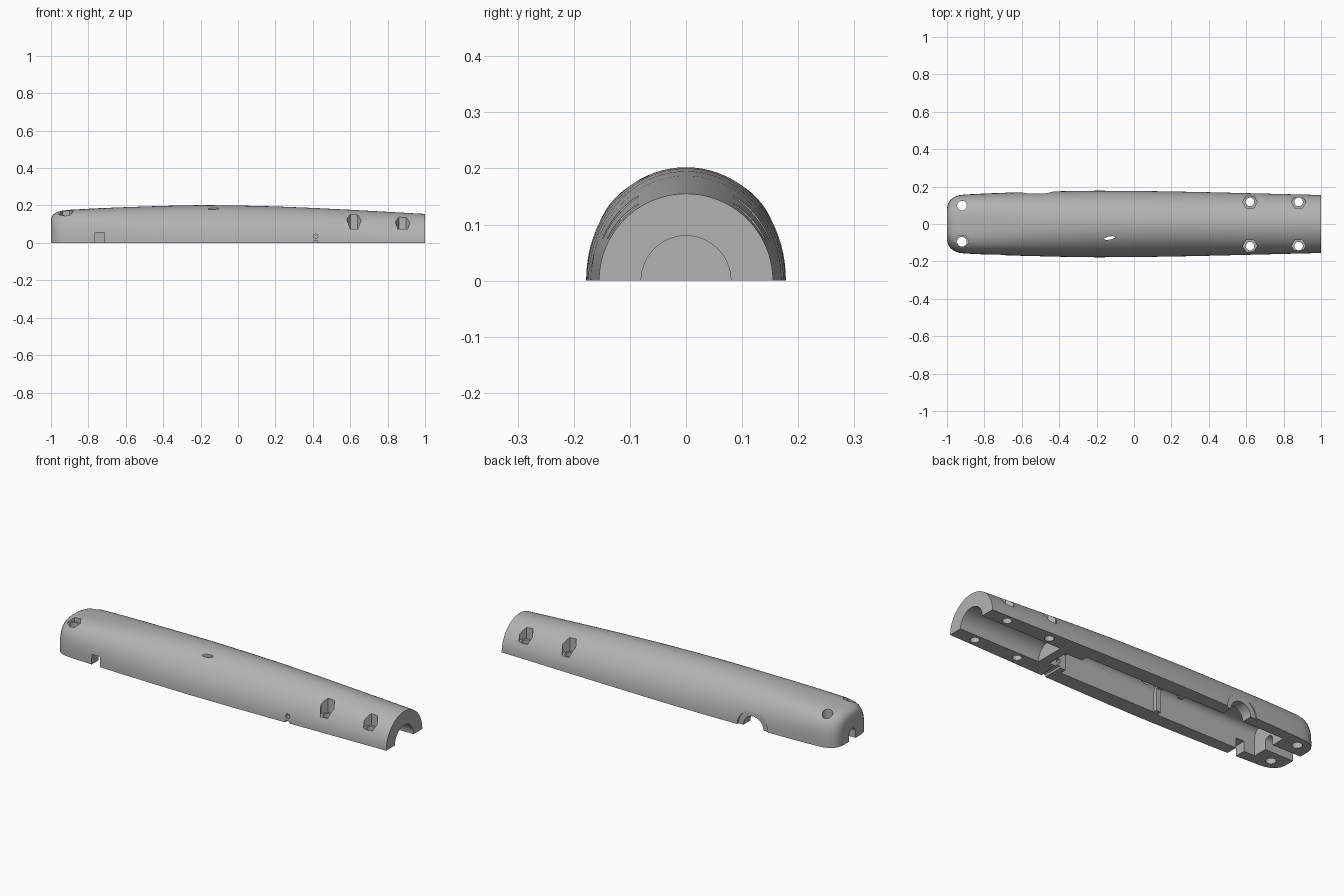
import bpy, bmesh
from math import sin, cos, pi, radians
from mathutils import Matrix, Vector

cube = bpy.data.objects.get("Cube")
if cube:
    bpy.data.objects.remove(cube, do_unlink=True)

grey = bpy.data.materials.new("plain grey")
grey.use_nodes = True
colour = (0.45, 0.45, 0.45, 1)
grey.diffuse_color = colour
grey.node_tree.nodes["Principled BSDF"].inputs["Base Color"].default_value = colour


def make_object(name, bm):
    bmesh.ops.recalc_face_normals(bm, faces=bm.faces)
    mesh = bpy.data.meshes.new(name)
    bm.to_mesh(mesh)
    bm.free()
    mesh.materials.append(grey)
    obj = bpy.data.objects.new(name, mesh)
    bpy.context.collection.objects.link(obj)
    return obj


# Half handle: domed sections lofted along x (x, half width, height, squareness)
stations = [
    (-1.0, .085, .13, 3), (-.993, .112, .147, 3), (-.98, .131, .158, 3),
    (-.96, .145, .167, 3.1), (-.935, .154, .173, 3.2), (-.9, .158, .177, 3.2),
    (-.75, .165, .185, 2.8), (-.6, .17, .191, 2.5), (-.4, .175, .198, 2.2),
    (-.2, .178, .202, 2.05), (0, .177, .2, 2), (.2, .174, .195, 2),
    (.4, .17, .187, 2), (.6, .165, .177, 2), (.8, .16, .166, 2), (1, .155, .155, 2),
]
SEGMENTS = 40
bm = bmesh.new()
rings = []
for x, a, b, n in stations:
    ring = []
    for i in range(SEGMENTS + 1):
        t = pi * i / SEGMENTS
        c, s = cos(t), abs(sin(t)) if 0 < i < SEGMENTS else 0
        y = a * abs(c) ** (2 / n) * (1 if c > 0 else -1)
        ring.append(bm.verts.new((x, y, b * s ** (2 / n))))
    rings.append(ring)
for r, q in zip(rings, rings[1:]):
    for i in range(SEGMENTS + 1):
        j = (i + 1) % (SEGMENTS + 1)
        bm.faces.new((r[i], r[j], q[j], q[i]))
bm.faces.new(rings[0])
bm.faces.new(rings[-1])
body = make_object("handle_half", bm)


def cut(bm):
    """Subtract a solid from the body and discard it."""
    tool = make_object("cutter", bm)
    tool.hide_render = True
    mod = body.modifiers.new("cut", 'BOOLEAN')
    mod.operation = 'DIFFERENCE'
    mod.solver = 'EXACT'
    mod.object = tool
    bpy.context.view_layer.objects.active = body
    bpy.ops.object.modifier_apply(modifier=mod.name)
    bpy.data.objects.remove(tool, do_unlink=True)


def cut_box(x0, x1, y0, y1, top, round_edge=0):
    bm = bmesh.new()
    size = Vector((x1 - x0, y1 - y0, top + .1))
    mid = Vector(((x0 + x1) / 2, (y0 + y1) / 2, (top - .1) / 2))
    bmesh.ops.create_cube(bm, size=1, matrix=Matrix.Translation(mid) @ Matrix.Diagonal(size).to_4x4())
    if round_edge:
        edges = [e for e in bm.edges if all(v.co.z > 0 for v in e.verts)
                 and abs(e.verts[0].co.x - e.verts[1].co.x) > .01]
        bmesh.ops.bevel(bm, geom=edges, offset=round_edge, segments=5, profile=.5, affect='EDGES')
    cut(bm)


def cut_cylinder(start, end, radius, sides=32, flatten=1, turn=0):
    start, end = Vector(start), Vector(end)
    axis = end - start
    bm = bmesh.new()
    aim = axis.to_track_quat('Z', 'Y').to_matrix().to_4x4()
    spin = Matrix.Rotation(radians(turn), 4, 'Z') @ Matrix.Diagonal((1, flatten, 1, 1))
    bmesh.ops.create_cone(bm, cap_ends=True, segments=sides, radius1=radius, radius2=radius,
                          depth=axis.length,
                          matrix=Matrix.Translation((start + end) / 2) @ aim @ spin)
    cut(bm)


# Shaft bore, small bay behind it and the two main compartments
cut_cylinder((.52, 0, 0), (1.1, 0, 0), .08, 48)
cut_box(.35, .47, -.06, .06, .08)
cut_box(-.2, .37, -.095, .095, .14, .04)
cut_box(-.24, -.19, -.075, .075, .12)
cut_box(-.83, -.23, -.105, .105, .14, .04)

# Screw holes with hexagonal nut pockets on the shaft end
for x in (.62, .88):
    for y in (-.118, .118):
        cut_cylinder((x, y, -.1), (x, y, .3), .023)
        cut_cylinder((x, y, .075), (x, y, .3), .039, 6, turn=90)

# Rear screw holes, one with a nut pocket
for y in (-.095, .098):
    cut_cylinder((-.92, y, -.1), (-.92, y, .3), .026)
cut_cylinder((-.92, -.095, .148), (-.92, -.095, .3), .038, 6, turn=90)

# Round side opening with a shallow recess
cut_cylinder((-.52, .163, 0), (-.52, .3, 0), .09, 48)
cut_cylinder((-.52, .05, 0), (-.52, .3, 0), .06, 48)

# Cable notch in the front wall and rounded slot in the rear end
cut_box(-.765, -.715, -.3, -.08, .055)
cut_box(-1.1, -.8, -.027, .027, .035)
cut_cylinder((-1.1, 0, .035), (-.8, 0, .035), .027)

# Slim indicator opening on the upper front
cut_cylinder((-.13, -.075, .1), (-.13, -.075, .3), .03, 24, .28, 10)

# Tiny pin holes in the front wall
for z in (.035, 0):
    cut_cylinder((.415, -.3, z), (.415, -.04, z), .013, 8)

bpy.ops.object.select_all(action='DESELECT')
body.select_set(True)
bpy.context.view_layer.objects.active = body
bpy.ops.object.shade_smooth_by_angle(angle=radians(30))
